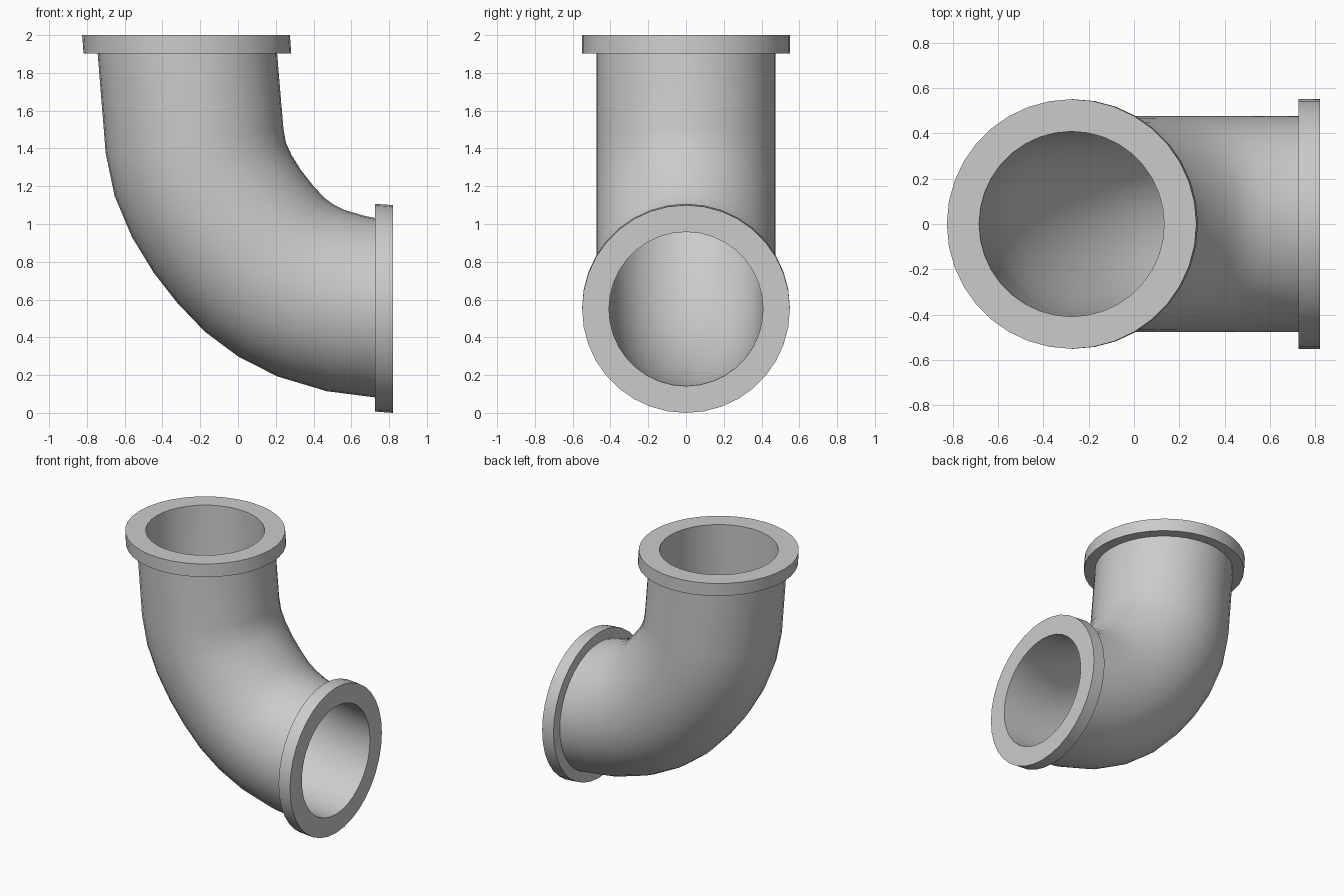
import bpy, bmesh, math
from mathutils import Vector

if "Cube" in bpy.data.objects:
    bpy.data.objects.remove(bpy.data.objects["Cube"])

SIDES = 36
R_FLANGE, R_PIPE, R_BORE = 0.55, 0.475, 0.408

# Centre line of the bend in the xz plane, top mouth to side mouth
path = [(-0.275, 2.0), (-0.268, 1.903), (-0.23, 1.44), (-0.2, 1.29),
        (-0.14, 1.15), (-0.056, 1.013), (0.038, 0.893), (0.14, 0.785),
        (0.25, 0.703), (0.385, 0.634), (0.57, 0.579), (0.725, 0.557), (0.82, 0.55)]
pts = [Vector((x, 0, z)) for x, z in path]
last = len(pts) - 1


def tangent(i):
    # Both mouths and flange backs are square to the axes
    if i <= 1:
        return Vector((0, 0, -1))
    if i >= last - 1:
        return Vector((1, 0, 0))
    a = (pts[i] - pts[i - 1]).normalized()
    b = (pts[i + 1] - pts[i]).normalized()
    return (a + b).normalized()


def ring(bm, i, r):
    side = Vector((0, 1, 0))
    up = tangent(i).cross(side)
    steps = [2 * math.pi * k / SIDES for k in range(SIDES)]
    return [bm.verts.new(pts[i] + r * (math.cos(a) * up + math.sin(a) * side)) for a in steps]


# Outside: flange, pipe, flange; then back through the bore
sections = [(0, R_FLANGE), (1, R_FLANGE)]
sections += [(i, R_PIPE) for i in range(1, last)]
sections += [(last - 1, R_FLANGE), (last, R_FLANGE)]
sections += [(i, R_BORE) for i in range(last, -1, -1)]

bm = bmesh.new()
rings = [ring(bm, i, r) for i, r in sections]
for n, a in enumerate(rings):
    b = rings[(n + 1) % len(rings)]
    for k in range(SIDES):
        m = (k + 1) % SIDES
        bm.faces.new((a[k], a[m], b[m], b[k]))
bmesh.ops.recalc_face_normals(bm, faces=bm.faces)
mesh = bpy.data.meshes.new("flanged_pipe_elbow")
bm.to_mesh(mesh)
bm.free()

elbow = bpy.data.objects.new("flanged_pipe_elbow", mesh)
bpy.context.collection.objects.link(elbow)
bpy.context.view_layer.objects.active = elbow
elbow.select_set(True)
bpy.ops.object.shade_smooth_by_angle(angle=math.radians(40))
